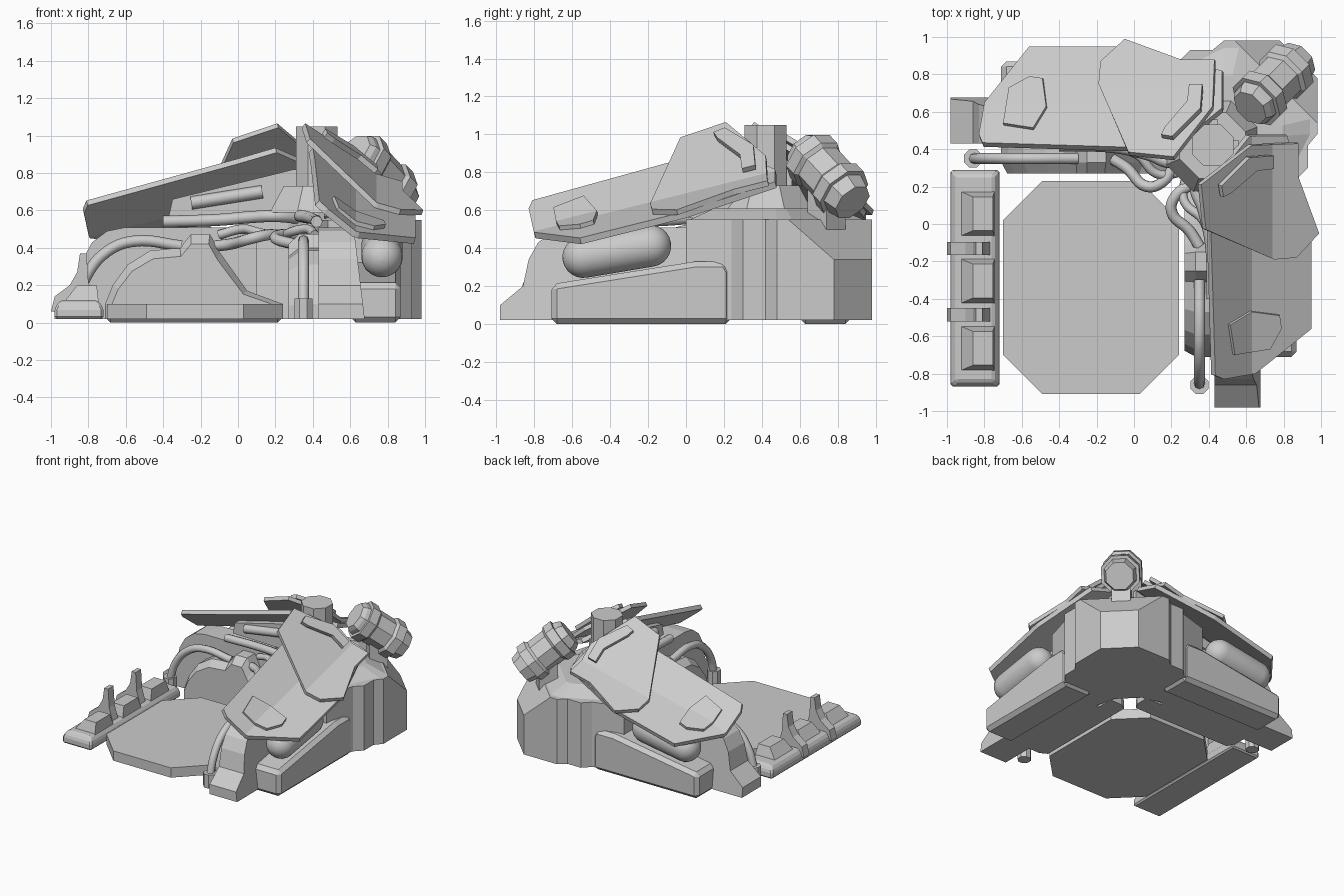
import bpy, bmesh, math
from mathutils import Vector, Matrix

if "Cube" in bpy.data.objects:
    bpy.data.objects.remove(bpy.data.objects["Cube"])

SWAP = Matrix(((0, 1, 0, 0), (1, 0, 0, 0), (0, 0, 1, 0), (0, 0, 0, 1)))  # mirror across the x=y diagonal


def make(name, bm, pair=False, bevel=0, thick=0, smooth=False):
    """Turn a bmesh into an object, optionally with its diagonal mirror twin."""
    bmesh.ops.recalc_face_normals(bm, faces=bm.faces)
    for i in range(2 if pair else 1):
        if i:
            bm.transform(SWAP)
            bmesh.ops.reverse_faces(bm, faces=bm.faces)
        nm = name + (("_back", "_side")[i] if pair else "")
        me = bpy.data.meshes.new(nm)
        bm.to_mesh(me)
        ob = bpy.data.objects.new(nm, me)
        bpy.context.collection.objects.link(ob)
        for p in me.polygons:
            p.use_smooth = smooth
        if thick:
            m = ob.modifiers.new("thickness", 'SOLIDIFY')
            m.thickness, m.offset = thick, -1
        if bevel:
            m = ob.modifiers.new("bevel", 'BEVEL')
            m.width, m.segments, m.limit_method = bevel, 1, 'ANGLE'
    bm.free()


def loft(rings):
    """Closed solid through rings with equal point counts."""
    bm = bmesh.new()
    vs = [[bm.verts.new(p) for p in r] for r in rings]
    n = len(vs[0])
    for a, b in zip(vs, vs[1:]):
        for i in range(n):
            j = (i + 1) % n
            bm.faces.new((a[i], a[j], b[j], b[i]))
    bm.faces.new(vs[0])
    bm.faces.new(vs[-1])
    return bm


def slab(profile, v0, v1):
    """Extrude a (u, z) side profile across the arm."""
    return loft([[(u, v, z) for u, z in profile] for v in (v0, v1)])


def prism(plan, z0, z1):
    return loft([[(x, y, z) for x, y in plan] for z in (z0, z1)])


def lathe(profile, sides, a, b, twist=0.5):
    """Rings of (distance, radius) along the axis a -> b."""
    a, b = Vector(a), Vector(b)
    q = (b - a).to_track_quat('Z', 'Y')
    ang = [2 * math.pi * (i + twist) / sides for i in range(sides)]
    return loft([[a + q @ Vector((r * math.cos(t), r * math.sin(t), d)) for t in ang] for d, r in profile])


def folded(plan, fold, z0, lift=0):
    """Flat plan bent along v = fold, steep on the inside and shallow outside."""
    bm = bmesh.new()
    bm.faces.new([bm.verts.new((u, v, 0)) for u, v in plan])
    bmesh.ops.bisect_plane(bm, geom=bm.verts[:] + bm.edges[:] + bm.faces[:],
                           plane_co=(0, fold, 0), plane_no=(0, 1, 0))
    for w in bm.verts:
        d = w.co.y - fold
        w.co.z = z0 + lift + 0.25 * w.co.x - d * (0.85 if d < 0 else 0.3)
    return bm


def tube(name, pts, r):
    """Smooth cable and its mirror twin."""
    for i, tag in enumerate(("_back", "_side")):
        cu = bpy.data.curves.new(name + tag, 'CURVE')
        cu.dimensions, cu.bevel_depth, cu.bevel_resolution = '3D', r, 2
        cu.resolution_u, cu.use_fill_caps = 6, True
        sp = cu.splines.new('BEZIER')
        sp.bezier_points.add(len(pts) - 1)
        for bp, p in zip(sp.bezier_points, pts):
            bp.co = (p[1], p[0], p[2]) if i else p
            bp.handle_left_type = bp.handle_right_type = 'AUTO'
        bpy.context.collection.objects.link(bpy.data.objects.new(name + tag, cu))


# Floor pad
c = 0.21
x0, x1, y0, y1 = -0.70, 0.24, -0.91, 0.23
make("floor_pad", prism([(x0 + c, y0), (x1 - c, y0), (x1, y0 + c), (x1, y1 - c),
                         (x1 - c, y1), (x0 + c, y1), (x0, y1 - c), (x0, y0 + c)], 0.02, 0.10))

# Corner hub with a sloped outer corner, and its roof
half = [(0.78, 0.98), (0.48, 0.98), (0.42, 0.93), (0.30, 0.93), (0.24, 0.87),
        (0.0, 0.80), (0.0, 0.48), (0.27, 0.42)]
plan = half + [(y, x) for x, y in reversed(half)]
hub = prism(plan, 0.02, 0.55)
cut = bmesh.ops.bisect_plane(hub, geom=hub.verts[:] + hub.edges[:] + hub.faces[:],
                             plane_co=(0.88, 0.88, 0.34), plane_no=(1, 1, 1.14), clear_outer=True)
bmesh.ops.holes_fill(hub, edges=[e for e in hub.edges if e.is_boundary])
make("corner_hub", hub)
rh = [(0.56, 0.94), (0.48, 0.94), (0.2, 0.80), (0.02, 0.74), (0.02, 0.5), (0.27, 0.42)]
rp = rh + [(y, x) for x, y in reversed(rh)]
make("hub_roof", loft([[(x, y, 0.55) for x, y in rp],
                       [(0.45 + (x - 0.45) * 0.7, 0.45 + (y - 0.45) * 0.7, 0.61) for x, y in rp]]))
make("turret_post", lathe([(0, 0.27), (0.14, 0.19), (0.14, 0.12), (0.46, 0.12)], 8,
                          (0.42, 0.42, 0.59), (0.42, 0.42, 1.05)))

# Tilted barrel with two collars, and its bracket
make("barrel", lathe([(0, 0.105), (0.03, 0.125), (0.06, 0.13), (0.06, 0.155), (0.13, 0.155), (0.15, 0.135),
                      (0.29, 0.135), (0.31, 0.155), (0.38, 0.155), (0.38, 0.13), (0.46, 0.11)], 8,
                     (0.62, 0.62, 0.92), (0.88, 0.88, 0.64)))
make("barrel_bracket", prism([(0.64, 0.74), (0.74, 0.64), (0.84, 0.74), (0.74, 0.84)], 0.46, 0.72))

# Armour plates and raised badges
lower = [(-0.81, 0.435), (0.0, 0.41), (0.2, 0.40), (0.47, 0.62), (0.47, 0.82),
         (0.0, 0.95), (-0.56, 0.95), (-0.80, 0.65), (-0.83, 0.48)]
upper = [(-0.03, 0.385), (0.21, 0.36), (0.42, 0.63), (0.43, 0.88), (0.25, 0.88),
         (-0.05, 0.99), (-0.18, 0.87), (-0.19, 0.75)]
hexa = [(-0.70, 0.54), (-0.54, 0.515), (-0.47, 0.63), (-0.49, 0.78), (-0.56, 0.79), (-0.67, 0.73)]
dogleg = [(0.15, 0.46), (0.21, 0.45), (0.36, 0.60), (0.37, 0.73), (0.30, 0.73), (0.29, 0.64), (0.17, 0.50)]
LZ, UZ = 0.69, 0.69
make("lower_armour", folded(lower, 0.63, LZ), True, thick=0.035)
make("upper_armour", folded(upper, 0.74, UZ), True, thick=0.03)
make("lower_badge", folded(hexa, 0.63, LZ, 0.025), True, thick=0.03)
make("upper_badge", folded(dogleg, 0.74, UZ, 0.025), True, thick=0.03)

# Arm structure: outer wedge, arched leg with toe, inner fender, plate carrier
make("wedge_base", slab([(-0.71, 0), (-0.71, 0.21), (0.05, 0.33), (0.21, 0.33), (0.24, 0.28), (0.24, 0)],
                        0.60, 0.87), True, bevel=0.03)
arch = [(-0.98, 0.02), (-0.98, 0.10), (-0.86, 0.20), (-0.83, 0.34), (-0.78, 0.43), (-0.70, 0.49), (-0.6, 0.51),
        (0.1, 0.51), (0.1, 0.02)]
make("arched_leg", loft([[(u, 0.43, z) for u, z in arch],
                         [(u, 0.68 - 0.12 * z, z) for u, z in arch]]), True)
fender = [(-0.71, 0.02), (-0.71, 0.10), (-0.67, 0.20), (-0.59, 0.31), (-0.47, 0.385), (-0.31, 0.40),
          (-0.25, 0.475), (-0.15, 0.475), (-0.10, 0.38), (0.05, 0.17), (0.24, 0.10), (0.24, 0.02)]
make("inner_fender", loft([[(u, 0.43, z) for u, z in fender], [(u, 0.33, z) for u, z in fender],
                           [(-0.25 + (u + 0.25) * 0.93, 0.27, 0.02 + (z - 0.02) * 0.88) for u, z in fender]]), True)
make("plate_carrier", slab([(-0.37, 0.57), (-0.35, 0.66), (0.30, 0.82), (0.45, 0.82), (0.45, 0.55)],
                           0.46, 0.56), True)
tube("carrier_slot", [(-0.25, 0.455, 0.64), (-0.06, 0.455, 0.67), (0.13, 0.455, 0.70)], 0.035)

# Rounded tank between the wedge and the plate
R = 0.11
a, b = Vector((-0.65, 0.77, 0.335)), Vector((-0.08, 0.77, 0.43))
L = (b - a).length
cap = [(R - R * math.cos(t * math.pi / 12), R * math.sin(t * math.pi / 12) + 0.001) for t in range(7)]
make("tank", lathe(cap + [(L - d, r) for d, r in reversed(cap)], 24, a, b), True, smooth=True)

# Hoses and cables
make("hose_socket", lathe([(0, 0.052), (0.11, 0.052)], 8, (-0.86, 0.35, 0.02), (-0.86, 0.35, 0.13)), True)
tube("arched_hose", [(-0.86, 0.35, 0.10), (-0.81, 0.35, 0.25), (-0.70, 0.35, 0.38),
                     (-0.56, 0.35, 0.435), (-0.30, 0.35, 0.41)], 0.03)
tube("upper_cable", [(-0.40, 0.42, 0.54), (-0.10, 0.41, 0.55), (0.08, 0.37, 0.565),
                     (0.20, 0.33, 0.57), (0.32, 0.38, 0.56)], 0.032)
tube("loop_cable", [(-0.12, 0.35, 0.41), (-0.04, 0.30, 0.42), (0.07, 0.20, 0.45),
                    (0.16, 0.23, 0.47), (0.22, 0.32, 0.47), (0.34, 0.40, 0.48)], 0.03)
tube("short_cable", [(-0.10, 0.41, 0.47), (0.02, 0.37, 0.50), (0.12, 0.27, 0.48),
                     (0.22, 0.27, 0.46), (0.33, 0.33, 0.45)], 0.025)


# Low console with three keys and two clips
def rect(xa, xb, ya, yb, z):
    return [(xa, ya, z), (xb, ya, z), (xb, yb, z), (xa, yb, z)]


make("console", loft([rect(-0.98, -0.72, -0.87, 0.29, 0.02), rect(-0.98, -0.72, -0.87, 0.29, 0.08),
                      rect(-0.95, -0.75, -0.84, 0.26, 0.12)]), bevel=0.012)
for i in range(3):
    y = 0.055 - 0.36 * i
    make(f"console_key_{i + 1}", loft([rect(-0.93, -0.745, y - 0.12, y + 0.12, 0.11),
                                       rect(-0.86, -0.755, y - 0.09, y + 0.09, 0.20)]))
for i in range(2):
    y = -0.13 - 0.355 * i
    make(f"console_clip_{i + 1}", slab([(-1.0, 0.06), (-0.98, 0.14), (-0.90, 0.20), (-0.86, 0.27), (-0.845, 0.37),
                                        (-0.81, 0.37), (-0.80, 0.22), (-0.77, 0.12), (-0.96, 0.06)],
                                       y - 0.035, y + 0.035))
